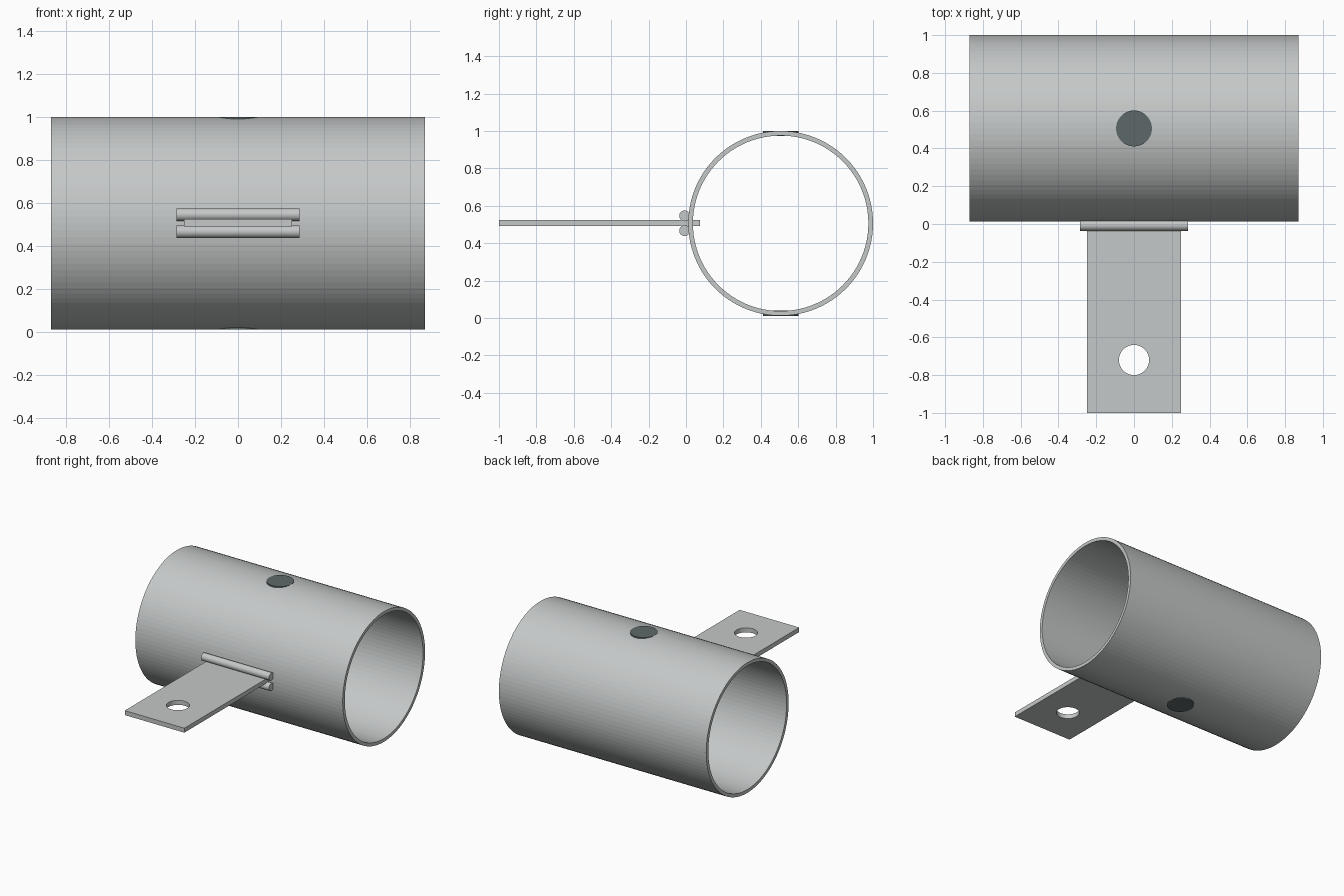
import bpy, bmesh, math
from mathutils import Matrix, Vector

cube = bpy.data.objects.get("Cube")
if cube:
    bpy.data.objects.remove(cube, do_unlink=True)


def material(name, colour):
    m = bpy.data.materials.new(name)
    m.use_nodes = True
    m.diffuse_color = colour
    m.node_tree.nodes["Principled BSDF"].inputs["Base Color"].default_value = colour
    m.metallic = 0
    return m


STEEL = material("light steel", (0.56, 0.58, 0.58, 1))
DARK = material("dark plug", (0.11, 0.14, 0.14, 1))
AXIS_X = Matrix.Rotation(math.pi / 2, 4, 'Y')


def finish(name, bm, mat, smooth=False):
    bmesh.ops.recalc_face_normals(bm, faces=bm.faces)
    mesh = bpy.data.meshes.new(name)
    bm.to_mesh(mesh)
    bm.free()
    ob = bpy.data.objects.new(name, mesh)
    bpy.context.collection.objects.link(ob)
    mesh.materials.append(mat)
    if smooth:
        bpy.ops.object.select_all(action='DESELECT')
        bpy.context.view_layer.objects.active = ob
        ob.select_set(True)
        bpy.ops.object.shade_smooth_by_angle(angle=math.radians(30))
    return ob


def cylinder(name, centre, radius, depth, sides, mat, turn=Matrix(), smooth=False):
    bm = bmesh.new()
    bmesh.ops.create_cone(bm, cap_ends=True, segments=sides, radius1=radius,
                          radius2=radius, depth=depth,
                          matrix=Matrix.Translation(centre) @ turn)
    return finish(name, bm, mat, smooth)


def ring_section(bm, x, radius, sides):
    return [bm.verts.new((x, CENTRE.y + radius * math.cos(a), CENTRE.z + radius * math.sin(a)))
            for a in (2 * math.pi * i / sides for i in range(sides))]


# Open tube lying along x
CENTRE = Vector((0, 0.506, 0.506))
OUTER, INNER, HALF, SIDES = 0.494, 0.469, 0.87, 96
bm = bmesh.new()
loops = [ring_section(bm, x, r, SIDES)
         for x, r in ((-HALF, OUTER), (HALF, OUTER), (HALF, INNER), (-HALF, INNER))]
for k, loop in enumerate(loops):
    after = loops[(k + 1) % 4]
    for i in range(SIDES):
        j = (i + 1) % SIDES
        bm.faces.new((loop[i], loop[j], after[j], after[i]))
finish("tube", bm, STEEL)

# Flat plugs set into the tube wall, above and below
for name, side in (("top_plug", 1), ("bottom_plug", -1)):
    cylinder(name, CENTRE + Vector((0, 0, side * 0.481)), 0.095, 0.028, 48, DARK)

# Mounting plate with a bolt hole, passing through the tube wall
bm = bmesh.new()
bmesh.ops.create_cube(bm, size=1, matrix=Matrix.Translation((0, -0.4625, 0.508))
                      @ Matrix.Diagonal((0.5, 1.075, 0.034, 1)))
plate = finish("mounting_plate", bm, STEEL)
cutter = cylinder("bolt_hole_cutter", (0, -0.72, 0.508), 0.08, 0.2, 48, STEEL)
cut = plate.modifiers.new("bolt_hole", 'BOOLEAN')
cut.operation = 'DIFFERENCE'
cut.solver = 'EXACT'
cut.object = cutter
bpy.context.view_layer.objects.active = plate
bpy.ops.object.modifier_apply(modifier=cut.name)
bpy.data.objects.remove(cutter, do_unlink=True)

# Weld rods above and below the plate
for name, z in (("upper_weld_rod", 0.546), ("lower_weld_rod", 0.467)):
    cylinder(name, (0, -0.007, z), 0.029, 0.57, 32, STEEL, AXIS_X, smooth=True)
